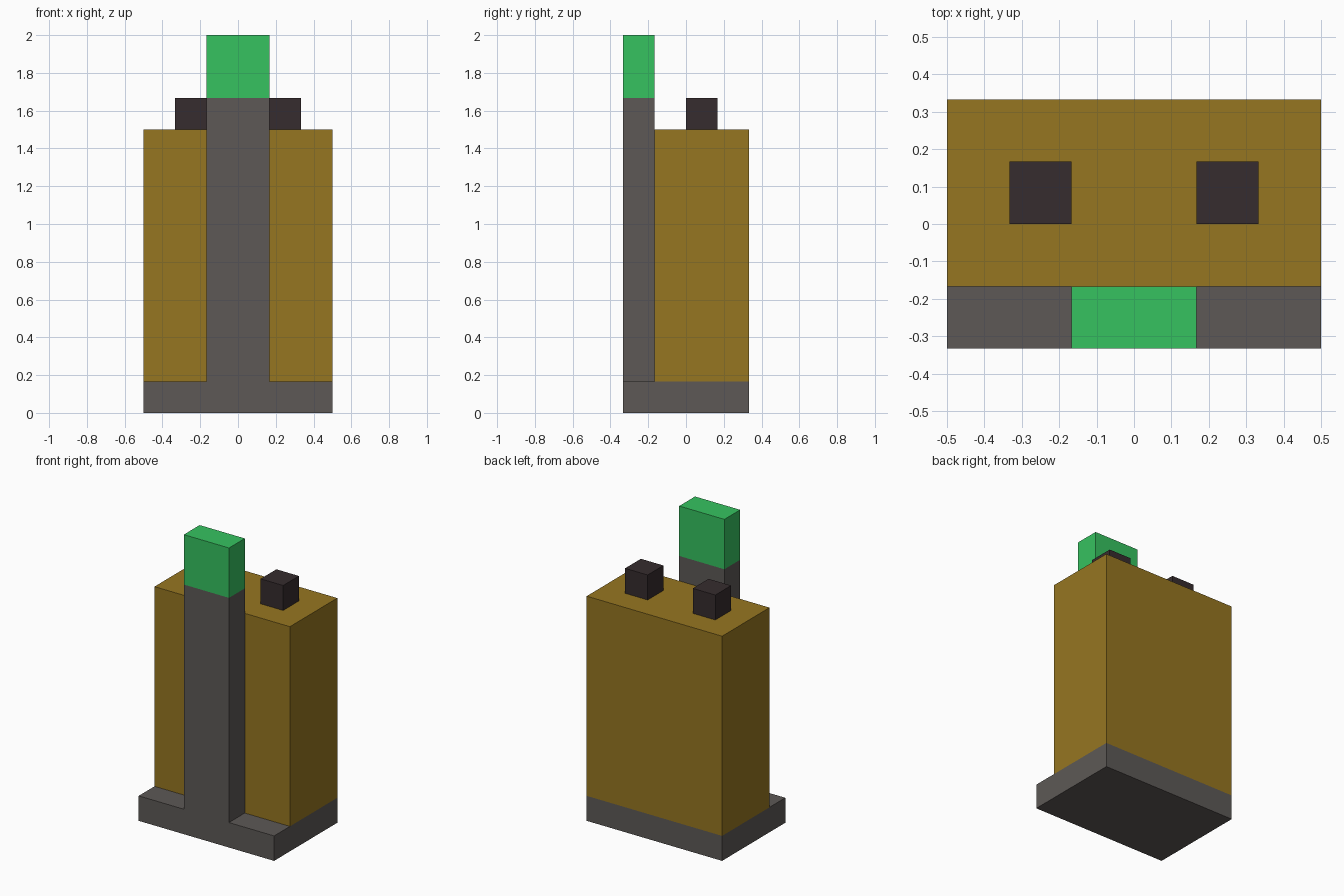
import bpy
import bmesh
from mathutils import Matrix, Vector

cube = bpy.data.objects.get("Cube")
if cube:
    bpy.data.objects.remove(cube, do_unlink=True)

U = 1 / 6  # the model sits on a grid of sixths


def linear(c):
    c /= 255
    return c / 12.92 if c <= 0.04045 else ((c + 0.055) / 1.055) ** 2.4


def material(name, rgb):
    colour = (*[linear(c) for c in rgb], 1)
    m = bpy.data.materials.new(name)
    m.use_nodes = True
    m.diffuse_color = colour
    bsdf = next(n for n in m.node_tree.nodes if n.type == 'BSDF_PRINCIPLED')
    bsdf.inputs["Base Color"].default_value = colour
    return m


def box(name, low, high, mat):
    """Box between two corners given in grid units."""
    low, high = Vector(low) * U, Vector(high) * U
    bm = bmesh.new()
    bmesh.ops.create_cube(bm, size=1, matrix=Matrix.Diagonal((*(high - low), 1)))
    mesh = bpy.data.meshes.new(name)
    bm.to_mesh(mesh)
    bm.free()
    mesh.materials.append(mat)
    obj = bpy.data.objects.new(name, mesh)
    obj.location = (low + high) / 2
    bpy.context.collection.objects.link(obj)
    return obj


gold = material("ochre gold", (150, 118, 33))
grey = material("warm grey", (93, 89, 86))
green = material("bright green", (54, 194, 96))
dark = material("dark brown", (54, 44, 46))

# Base slab and the main block standing on its rear part
box("base", (-3, -2, 0), (3, 2, 1), grey)
box("body", (-3, -1, 1), (3, 2, 9), gold)

# Front post with its coloured tip
box("front_post", (-1, -2, 1), (1, -1, 10), grey)
box("post_tip", (-1, -2, 10), (1, -1, 12), green)

# Pair of studs on top of the body
for side, x in (("left", 1), ("right", -2)):
    box(side + "_stud", (x, 0, 9), (x + 1, 1, 10), dark)
